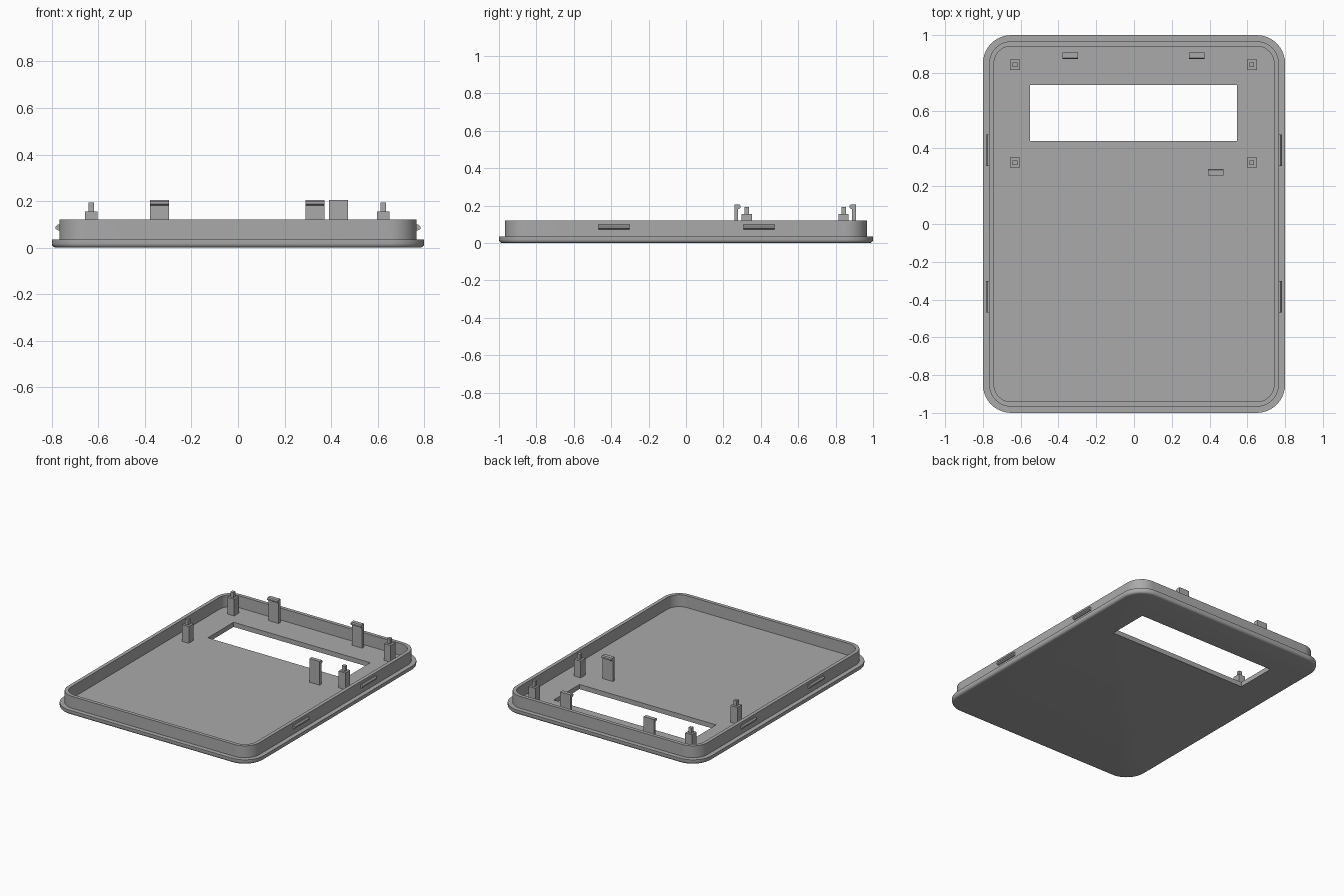
import bpy
import bmesh
from math import cos, sin, pi, radians

if "Cube" in bpy.data.objects:
    bpy.data.objects.remove(bpy.data.objects["Cube"])

grey = bpy.data.materials.new("plain grey")
grey.use_nodes = True
grey.diffuse_color = (0.4, 0.4, 0.4, 1)
grey.node_tree.nodes["Principled BSDF"].inputs["Base Color"].default_value = (0.4, 0.4, 0.4, 1)

HALF_X, HALF_Y, CORNER = 0.8, 1.0, 0.15
FLOOR, RIM_TOP = 0.034, 0.12


def finish(name, bm, smooth=False):
    bmesh.ops.recalc_face_normals(bm, faces=bm.faces)
    mesh = bpy.data.meshes.new(name)
    bm.to_mesh(mesh)
    bm.free()
    mesh.materials.append(grey)
    ob = bpy.data.objects.new(name, mesh)
    bpy.context.collection.objects.link(ob)
    bpy.ops.object.select_all(action='DESELECT')
    ob.select_set(True)
    bpy.context.view_layer.objects.active = ob
    if smooth:
        bpy.ops.object.shade_smooth_by_angle(angle=radians(35))
    return ob


def rounded_ring(bm, inset, z, steps=10):
    """Rounded rectangle of vertices, inset from the outer edge."""
    r = CORNER - inset
    ring = []
    for q, (sx, sy) in enumerate([(1, 1), (-1, 1), (-1, -1), (1, -1)]):
        for i in range(steps + 1):
            a = (q + i / steps) * pi / 2
            ring.append(bm.verts.new((sx * (HALF_X - CORNER) + r * cos(a),
                                      sy * (HALF_Y - CORNER) + r * sin(a), z)))
    return ring


def bridge(bm, a, b):
    for i in range(len(a)):
        j = (i + 1) % len(a)
        bm.faces.new((a[i], a[j], b[j], b[i]))


def prism_x(name, profile, x0, x1):
    """Extrude a (y, z) profile along x."""
    bm = bmesh.new()
    a = [bm.verts.new((x0, y, z)) for y, z in profile]
    b = [bm.verts.new((x1, y, z)) for y, z in profile]
    bridge(bm, a, b)
    bm.faces.new(a)
    bm.faces.new(b)
    return finish(name, bm)


def box(name, x0, x1, y0, y1, z0, z1):
    return prism_x(name, [(y0, z0), (y1, z0), (y1, z1), (y0, z1)], x0, x1)


# Front panel with a rounded lower edge
bm = bmesh.new()
fillet = 0.018
levels = [(fillet * (1 - sin(a)), fillet * (1 - cos(a)))
          for a in (i * pi / 8 for i in range(5))]
rings = [rounded_ring(bm, inset, z) for inset, z in levels + [(0, FLOOR)]]
for lower, upper in zip(rings, rings[1:]):
    bridge(bm, lower, upper)
bm.faces.new(rings[0])
bm.faces.new(rings[-1])
panel = finish("panel", bm)

# Display window cut through the panel
cutter = box("window_cutter", -0.55, 0.545, 0.44, 0.735, -0.1, 0.1)
cutter.hide_render = True
cut = panel.modifiers.new("window", 'BOOLEAN')
cut.operation, cut.solver, cut.object = 'DIFFERENCE', 'EXACT', cutter
bpy.ops.object.select_all(action='DESELECT')
panel.select_set(True)
bpy.context.view_layer.objects.active = panel
bpy.ops.object.modifier_apply(modifier=cut.name)
bpy.data.objects.remove(cutter)
bpy.ops.object.shade_smooth_by_angle(angle=radians(35))

# Raised rim set in from the panel edge
bm = bmesh.new()
rings = [rounded_ring(bm, inset, z) for inset, z in
         [(0.033, FLOOR - 0.01), (0.033, RIM_TOP), (0.059, RIM_TOP), (0.059, FLOOR - 0.01)]]
for i in range(4):
    bridge(bm, rings[i], rings[(i + 1) % 4])
finish("rim", bm, smooth=True)

# Locating posts with square pins
for side, x in (("right", -0.63), ("left", 0.624)):
    for end, y in (("back", 0.843), ("front", 0.325)):
        for part, h, z0, z1 in (("post", 0.027, FLOOR - 0.01, 0.155), ("pin", 0.012, 0.15, 0.193)):
            box(f"{end}_{side}_{part}", x - h, x + h, y - h, y + h, z0, z1)

# Hooked board clips: d is the direction the hook points
for name, x, y, d in (("back_right_clip", -0.337, 0.908, -1),
                      ("back_left_clip", 0.331, 0.908, -1),
                      ("front_clip", 0.432, 0.258, 1)):
    shape = [(0, FLOOR - 0.01), (0.02, FLOOR - 0.01), (0.02, 0.18), (0.034, 0.188),
             (0.034, 0.198), (0.028, 0.205), (0, 0.205)]
    prism_x(name, [(y + d * t, z) for t, z in shape], x - 0.041, x + 0.041)

# Snap ridges on the outer side walls
for side, s in (("right", -1), ("left", 1)):
    for end, y in (("back", 0.39), ("front", -0.385)):
        bm = bmesh.new()
        loops = [[bm.verts.new((s * x, yy, z)) for x, z in
                  ((0.76, 0.072), (0.775, 0.075), (0.783, 0.08), (0.783, 0.09), (0.775, 0.1), (0.76, 0.1))]
                 for yy in (y - 0.083, y + 0.083)]
        bridge(bm, *loops)
        for loop in loops:
            bm.faces.new(loop)
        finish(f"{end}_{side}_snap", bm)
